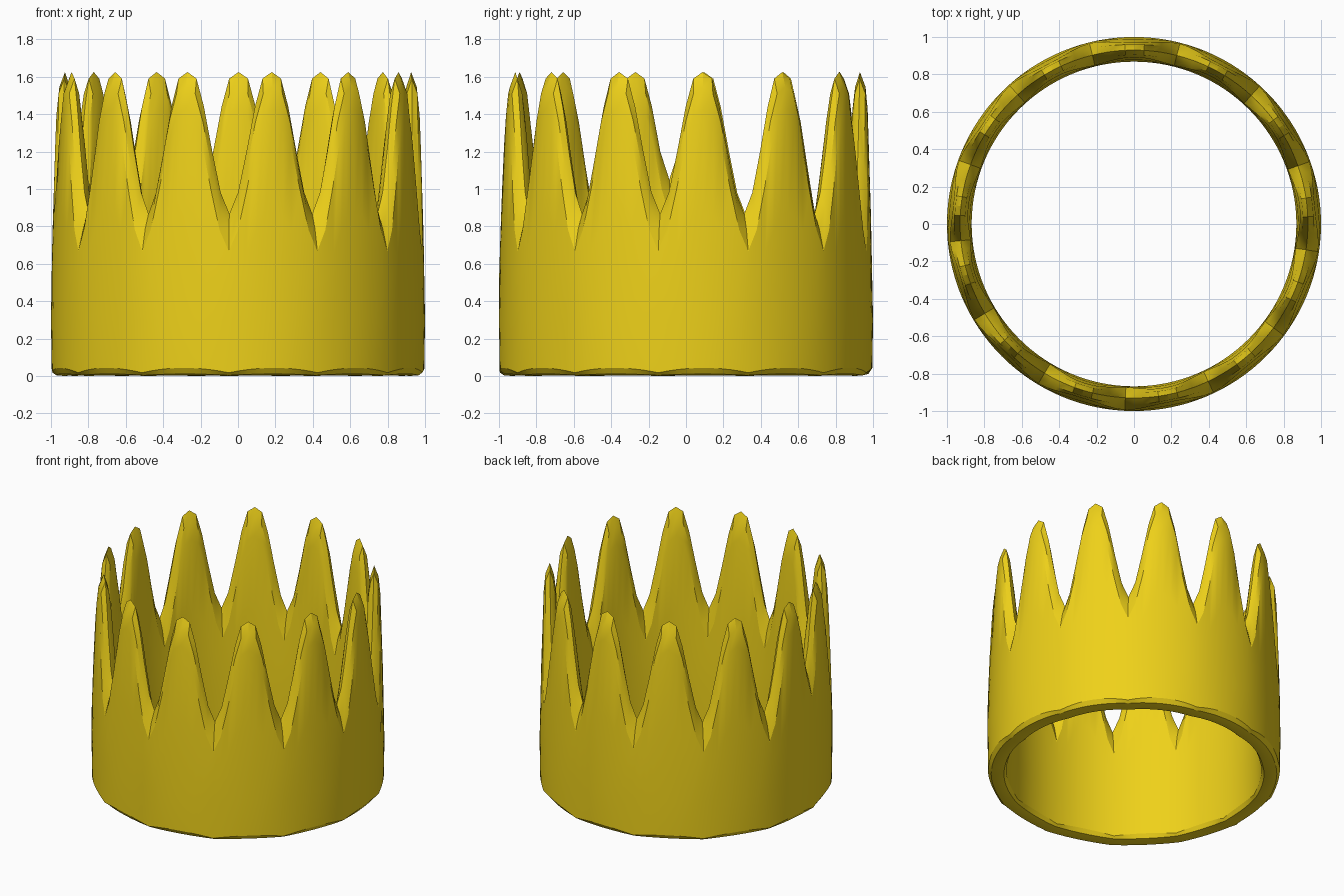
import bpy, bmesh
from math import sin, cos, radians

if "Cube" in bpy.data.objects:
    bpy.data.objects.remove(bpy.data.objects["Cube"])

STEP = 28.1            # angle between points; first and last panels overlap slightly
FIRST = -73.1          # angle of first point, measured from the front (-y) towards +x
COUNT = 13

# Half outline of one pointed panel: (angle offset, height of the rim)
HALF = [(0, 1.625), (3.1, 1.59), (5.6, 1.44), (8.4, 1.20), (11.2, 0.98)]
VALLEY = (STEP / 2, 0.867)

# Collect the columns round the band: (angle, rim height, bottom edge height)
columns = [(FIRST - 11.4, 1.05, 0.02)]
for k in range(COUNT):
    c = FIRST + STEP * k
    panel = [(-a, h) for a, h in HALF[:0:-1]] + HALF
    if k == 0:
        panel = panel[1:]
    if k == COUNT - 1:
        panel = panel[:-1]
    else:
        panel = panel + [VALLEY]
    for a, h in panel:
        scallop = 0.045 - 0.025 * (a / VALLEY[0]) ** 2
        columns.append((c + a, h, scallop))


def lean(z):
    # the wall thins slightly towards the points
    return max(0.0, (z - 0.5) / 0.9) * 0.028


def section(h, s):
    # closed (radius, z) cross-section with rounded rim and bottom
    sh = h - 0.2
    mid = 0.3 + 0.5 * (sh - 0.3)
    return [(0.93, s * 0.12), (0.975, s * 0.3), (0.996, s), (1.0, 0.3),
            (1.0 - lean(mid), mid), (1.0 - lean(sh), sh),
            (0.967 - lean(h) * 0.2, h - 0.08), (0.93, h),
            (0.897 + lean(h) * 0.2, h - 0.08), (0.87 + lean(sh) * 0.7, sh),
            (0.87 + lean(mid) * 0.7, mid), (0.868, 0.3), (0.872, s), (0.888, s * 0.3)]


# Crown band with points
bm = bmesh.new()
rings = []
for a, h, s in columns:
    t = radians(a)
    rings.append([bm.verts.new((r * sin(t), -r * cos(t), z)) for r, z in section(h, s)])
n = len(rings[0])
for i, ring in enumerate(rings):
    nxt = rings[(i + 1) % len(rings)]
    for j in range(n):
        bm.faces.new((ring[j], nxt[j], nxt[(j + 1) % n], ring[(j + 1) % n]))
bmesh.ops.recalc_face_normals(bm, faces=bm.faces)

# Stand on the ground
low = min(v.co.z for v in bm.verts)
for v in bm.verts:
    v.co.z -= low if v.co.z < 0.06 else 0

mesh = bpy.data.meshes.new("crown_band")
bm.to_mesh(mesh)
bm.free()
crown = bpy.data.objects.new("crown_band", mesh)
bpy.context.collection.objects.link(crown)

gold = bpy.data.materials.new("gold")
gold.diffuse_color = (0.86, 0.64, 0.01, 1)
gold.use_nodes = True
gold.node_tree.nodes["Principled BSDF"].inputs["Base Color"].default_value = gold.diffuse_color
mesh.materials.append(gold)

bpy.context.view_layer.objects.active = crown
crown.select_set(True)
bpy.ops.object.shade_smooth_by_angle(angle=radians(25))
